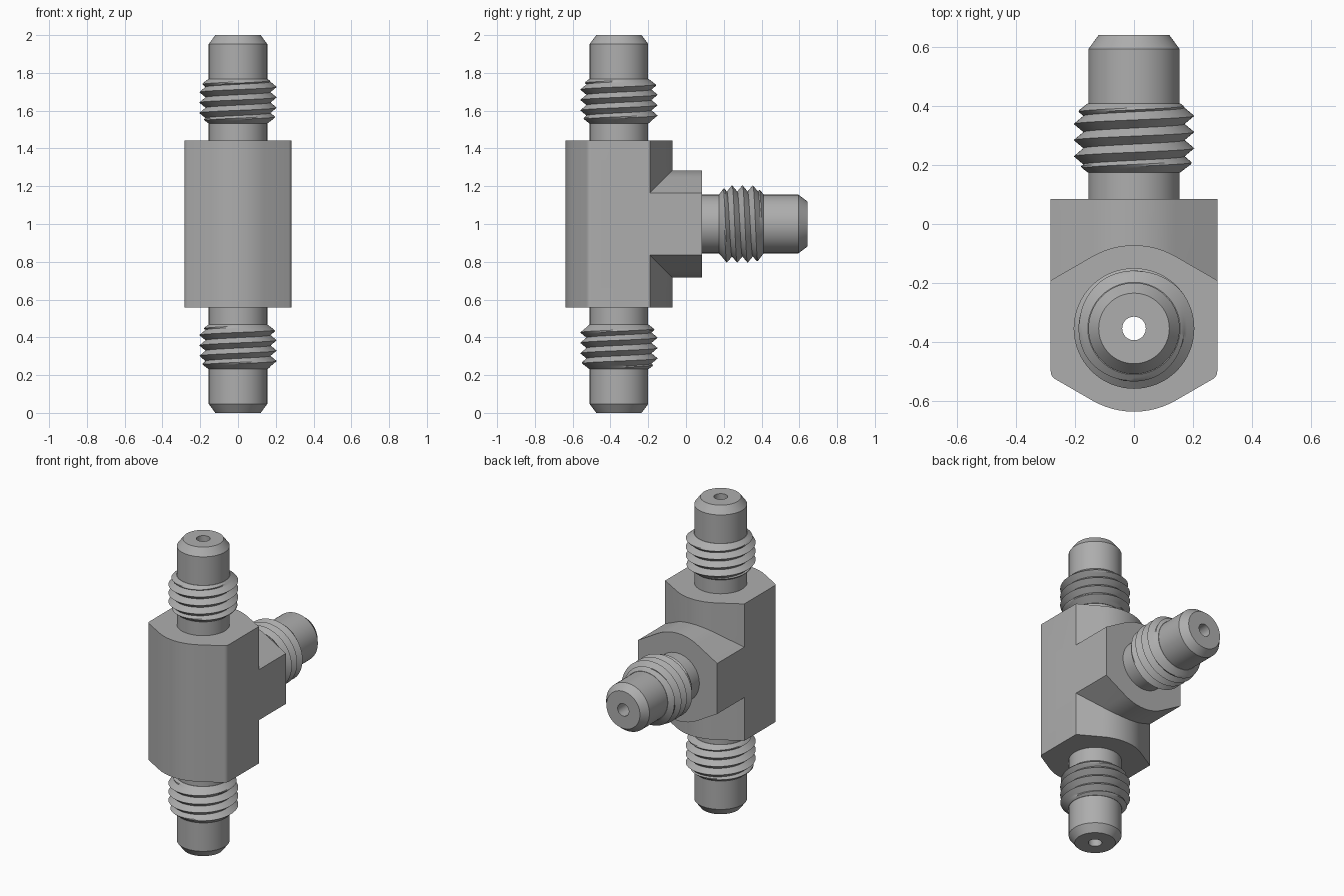
import bpy, bmesh
from math import sin, cos, pi, radians
from mathutils import Matrix, Vector

old = bpy.data.objects.get("Cube")
if old:
    bpy.data.objects.remove(old)

SEG = 64
AXIS_Y = -0.355          # main run axis
R = 0.283                # half width across the flats
BORE = 0.04
BODY_LOW, BODY_HIGH, BRANCH_END = 0.557, 1.443, 0.085

metal = bpy.data.materials.new("grey metal")
metal.use_nodes = True
GREY = (0.42, 0.42, 0.42, 1)
metal.diffuse_color = GREY
metal.node_tree.nodes["Principled BSDF"].inputs["Base Color"].default_value = GREY


def finish(bm, name, matrix):
    bmesh.ops.remove_doubles(bm, verts=bm.verts, dist=0.00005)
    bmesh.ops.recalc_face_normals(bm, faces=bm.faces)
    mesh = bpy.data.meshes.new(name)
    bm.to_mesh(mesh)
    bm.free()
    mesh.materials.append(metal)
    ob = bpy.data.objects.new(name, mesh)
    bpy.context.collection.objects.link(ob)
    ob.matrix_world = matrix
    return ob


def smooth(ob):
    bpy.ops.object.select_all(action='DESELECT')
    ob.select_set(True)
    bpy.context.view_layer.objects.active = ob
    bpy.ops.object.shade_smooth_by_angle(angle=radians(25))


def prism(name, section, z0, z1, matrix):
    bm = bmesh.new()
    face = bm.faces.new([bm.verts.new((x, y, z0)) for x, y in section])
    ext = bmesh.ops.extrude_face_region(bm, geom=[face])["geom"]
    top = [v for v in ext if isinstance(v, bmesh.types.BMVert)]
    bmesh.ops.translate(bm, verts=top, vec=(0, 0, z1 - z0))
    return finish(bm, name, matrix)


def hex_section(soft):
    """Hexagon with its two poles turned round; soft rounds the -y side corners."""
    pts = []
    for sign in (1, -1):
        pole = [radians(60 + 5 * i) for i in range(13)]
        corner = R / cos(radians(30)) / 2
        if sign < 0 and soft:
            c, r = Vector((-R + soft, -corner + soft * 0.577)), soft
            pts += [(c.x + r * cos(a), c.y + r * sin(a))
                    for a in [radians(180 + 10 * i) for i in range(7)]]
        elif sign < 0:
            pts.append((-R, -corner))
        else:
            pts.append((R, corner))
        pts += [(sign * R * cos(a), sign * R * sin(a)) for a in pole]
        if sign > 0:
            pts.append((-R, corner))
        elif soft:
            c = Vector((R - soft, -corner + soft * 0.577))
            pts += [(c.x + soft * cos(a), c.y + soft * sin(a))
                    for a in [radians(-60 + 10 * i) for i in range(7)]]
        else:
            pts.append((R, -corner))
    return pts


def boolean(ob, other, operation):
    mod = ob.modifiers.new(operation.lower(), 'BOOLEAN')
    mod.operation, mod.solver, mod.object = operation, 'EXACT', other
    bpy.context.view_layer.objects.active = ob
    bpy.ops.object.modifier_apply(modifier=mod.name)
    bpy.data.objects.remove(other)


# Stem: neck, helical thread, plain nose with chamfer, bore
NECK, T0, T1, NOSE, TIP = 0.155, 0.09, 0.325, 0.51, 0.557
PITCH, CREST, ROOT = 0.055, 0.205, 0.172


def thread_radius(z, phase):
    limit = NECK + 0.002 + min(z - T0, T1 - z) * 1.3
    t = phase % 1.0
    wave = ROOT + (CREST - ROOT) * (1 - abs(2 * t - 1))
    return min(limit, wave)


def stem(name, matrix):
    bm = bmesh.new()
    steps = 8
    turns = int((T1 - T0) / PITCH) + 3
    columns = []
    for i in range(SEG + 1):
        turn = i / SEG
        col = [(NECK, 0), (NECK, T0)]
        for k in range(-steps, turns * steps):
            raw = T0 + PITCH * (k / steps + turn)
            z = min(max(raw, T0), T1)
            col.append((thread_radius(z, (z - T0) / PITCH - turn), z))
        col += [(NECK, T1), (NECK, NOSE), (0.12, TIP), (BORE, TIP), (BORE, 0)]
        a = 2 * pi * turn
        columns.append([bm.verts.new((r * cos(a), r * sin(a), z)) for r, z in col])
    for a, b in zip(columns, columns[1:]):
        for j in range(len(a) - 1):
            bm.faces.new((a[j], b[j], b[j + 1], a[j + 1]))
    smooth(finish(bm, name, matrix))


# Body: main block joined with the side block, both bored through
run = Matrix.Translation((0, AXIS_Y, 0))
side = Matrix.Translation((0, 0, 1)) @ Matrix.Rotation(radians(-90), 4, 'X')
circle = [(BORE * cos(2 * pi * i / SEG), BORE * sin(2 * pi * i / SEG)) for i in range(SEG)]
body = prism("tee_body", hex_section(0.03), BODY_LOW, BODY_HIGH, run)
boolean(body, prism("branch_block", hex_section(0), AXIS_Y, BRANCH_END, side), 'UNION')
boolean(body, prism("run_bore", circle, 0.3, 1.7, run), 'DIFFERENCE')
boolean(body, prism("branch_bore", circle, AXIS_Y, 0.3, side), 'DIFFERENCE')
smooth(body)

stem("top_stem", Matrix.Translation((0, AXIS_Y, BODY_HIGH)))
stem("bottom_stem", Matrix.Translation((0, AXIS_Y, BODY_LOW)) @ Matrix.Rotation(pi, 4, 'X'))
stem("branch_stem", Matrix.Translation((0, BRANCH_END, 1)) @ Matrix.Rotation(radians(-90), 4, 'X'))
